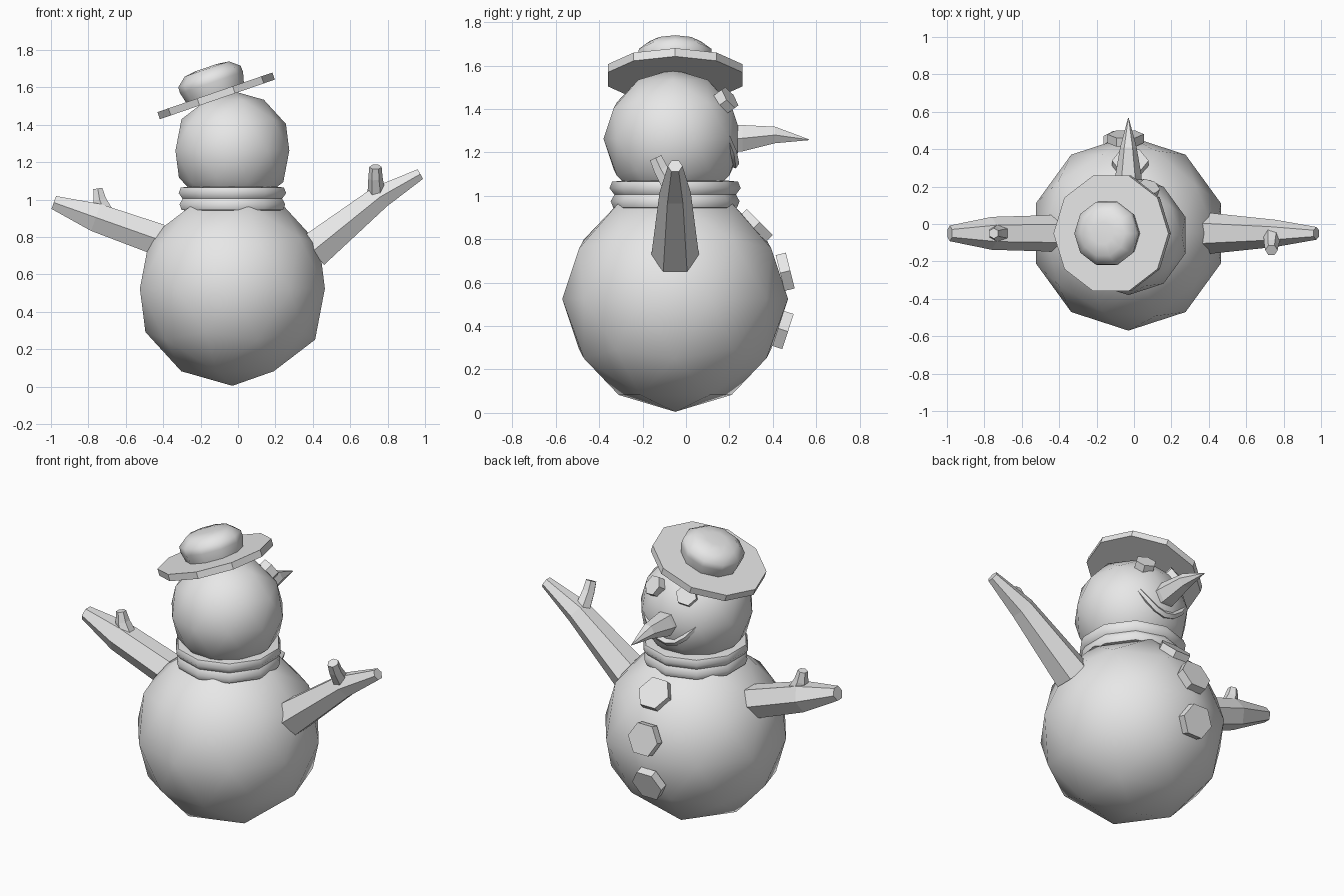
import bpy, bmesh, math
from mathutils import Vector

if "Cube" in bpy.data.objects:
    bpy.data.objects.remove(bpy.data.objects["Cube"])

grey = bpy.data.materials.new("plain grey")
grey.diffuse_color = (0.8, 0.8, 0.8, 1)
grey.use_nodes = True
grey.node_tree.nodes["Principled BSDF"].inputs["Base Color"].default_value = grey.diffuse_color

CX, CY = -0.03, -0.05          # shared vertical axis of the snowman
HEAD = Vector((CX, -0.06, 1.262))


def finish(name, bm, angle):
    bmesh.ops.recalc_face_normals(bm, faces=bm.faces)
    mesh = bpy.data.meshes.new(name)
    bm.to_mesh(mesh)
    bm.free()
    mesh.materials.append(grey)
    ob = bpy.data.objects.new(name, mesh)
    bpy.context.collection.objects.link(ob)
    if angle:
        bpy.ops.object.select_all(action='DESELECT')
        ob.select_set(True)
        bpy.context.view_layer.objects.active = ob
        bpy.ops.object.shade_smooth_by_angle(angle=math.radians(angle))
    return ob


def ball(name, centre, radius):
    bm = bmesh.new()
    bmesh.ops.create_icosphere(bm, subdivisions=2, radius=radius)
    bmesh.ops.translate(bm, verts=bm.verts, vec=centre)
    return finish(name, bm, 40)


def loft(name, stations, sides, ref, angle=0, axis=None, closed=True):
    """Skin regular polygons along (point, radius) stations; a corner points to ref."""
    bm = bmesh.new()
    pts = [Vector(p) for p, r in stations]
    rings = []
    for i, (p, r) in enumerate(stations):
        d = Vector(axis) if axis else pts[min(i + 1, len(pts) - 1)] - pts[max(i - 1, 0)]
        d.normalize()
        u = Vector(ref)
        u = (u - d * u.dot(d)).normalized()
        v = d.cross(u)
        ring = []
        for k in range(sides):
            a = 2 * math.pi * k / sides
            ring.append(bm.verts.new(pts[i] + r * (u * math.cos(a) + v * math.sin(a))))
        rings.append(ring)
    for a, b in zip(rings, rings[1:]):
        for k in range(sides):
            j = (k + 1) % sides
            bm.faces.new((a[k], a[j], b[j], b[k]))
    if closed:
        bm.faces.new(rings[0])
        bm.faces.new(rings[-1])
    return finish(name, bm, angle)


def disc(name, centre, normal, radius, depth):
    n = Vector(normal).normalized()
    c = Vector(centre)
    return loft(name, [(c - n * depth, radius), (c + n * depth, radius)], 6, (1, 0, 0))


# Body and head
ball("body", (CX, CY, 0.525), 0.52)
ball("head", HEAD, 0.32)

# Scarf: two soft bands with a groove between them
scarf = [(0.94, 0.24), (0.945, 0.285), (0.975, 0.297), (1.005, 0.28),
         (1.035, 0.302), (1.065, 0.29), (1.07, 0.24)]
loft("scarf", [((CX, CY, z), r) for z, r in scarf], 10, (0, 1, 0), 60, axis=(0, 0, 1))

# Tilted hat
tilt = math.radians(19)
up = Vector((-math.sin(tilt), 0, math.cos(tilt)))
hat = Vector((-0.117, CY, 1.555))
loft("hat_brim", [(hat + up * h, 0.325) for h in (-0.02, 0.02)], 10, (1, 0, 0), axis=up)
crown = [(0.0, 0.16), (0.025, 0.165), (0.075, 0.178), (0.11, 0.176), (0.152, 0.125), (0.16, 0.06)]
loft("hat_crown", [(hat + up * h, r) for h, r in crown], 10, (1, 0, 0), 50, axis=up)

# Carrot nose
loft("nose", [((CX, 0.18, 1.262), 0.075), ((CX, 0.26, 1.265), 0.07),
              ((CX, 0.41, 1.28), 0.044), ((CX, 0.567, 1.258), 0.002)],
     6, (1, 0, 0), axis=(0, 1, 0))

# Eyes
for side, x in (("right", 0.11), ("left", -0.11)):
    n = Vector((x, 0.255, 0.185)).normalized()
    disc(side + "_eye", HEAD + n * 0.318, n, 0.06, 0.026)

# Smile following the surface of the head
smile = []
for i in range(7):
    t = i / 3 - 1
    n = Vector((0.175 * t, 0, -0.115 + 0.125 * t * t))
    n.y = math.sqrt(0.305 ** 2 - n.x ** 2 - n.z ** 2)
    smile.append((HEAD + n, 0.022 - 0.008 * t * t))
loft("mouth", smile, 5, (0, 1, 0), 50)

# Buttons: x, y, z and upward pitch
for i, (x, y, z, pitch) in enumerate([(-0.02, 0.322, 0.862, 45),
                                      (-0.045, 0.457, 0.65, 14),
                                      (-0.065, 0.447, 0.382, -18)]):
    p = math.radians(pitch)
    disc("button_%d" % (i + 1), (x, y, z), (0, math.cos(p), math.sin(p)), 0.098, 0.024)

# Branch arms, each with a small twig
Y = (0, 1, 0)
loft("right_arm", [((0.40, CY, 0.725), 0.11), ((0.76, CY, 1.015), 0.072),
                   ((0.975, CY, 1.137), 0.034)], 6, Y)
loft("right_twig", [((0.74, -0.06, 1.03), 0.048), ((0.735, -0.115, 1.12), 0.038),
                    ((0.735, -0.14, 1.175), 0.033)], 6, (1, 0, 0))
loft("left_arm", [((-0.42, CY, 0.785), 0.098), ((-0.76, CY, 0.905), 0.088),
                  ((-0.985, CY, 0.985), 0.042)], 6, Y)
loft("left_twig", [((-0.715, CY, 0.94), 0.05), ((-0.74, CY, 1.0), 0.04),
                   ((-0.75, CY, 1.06), 0.028)], 6, Y)
